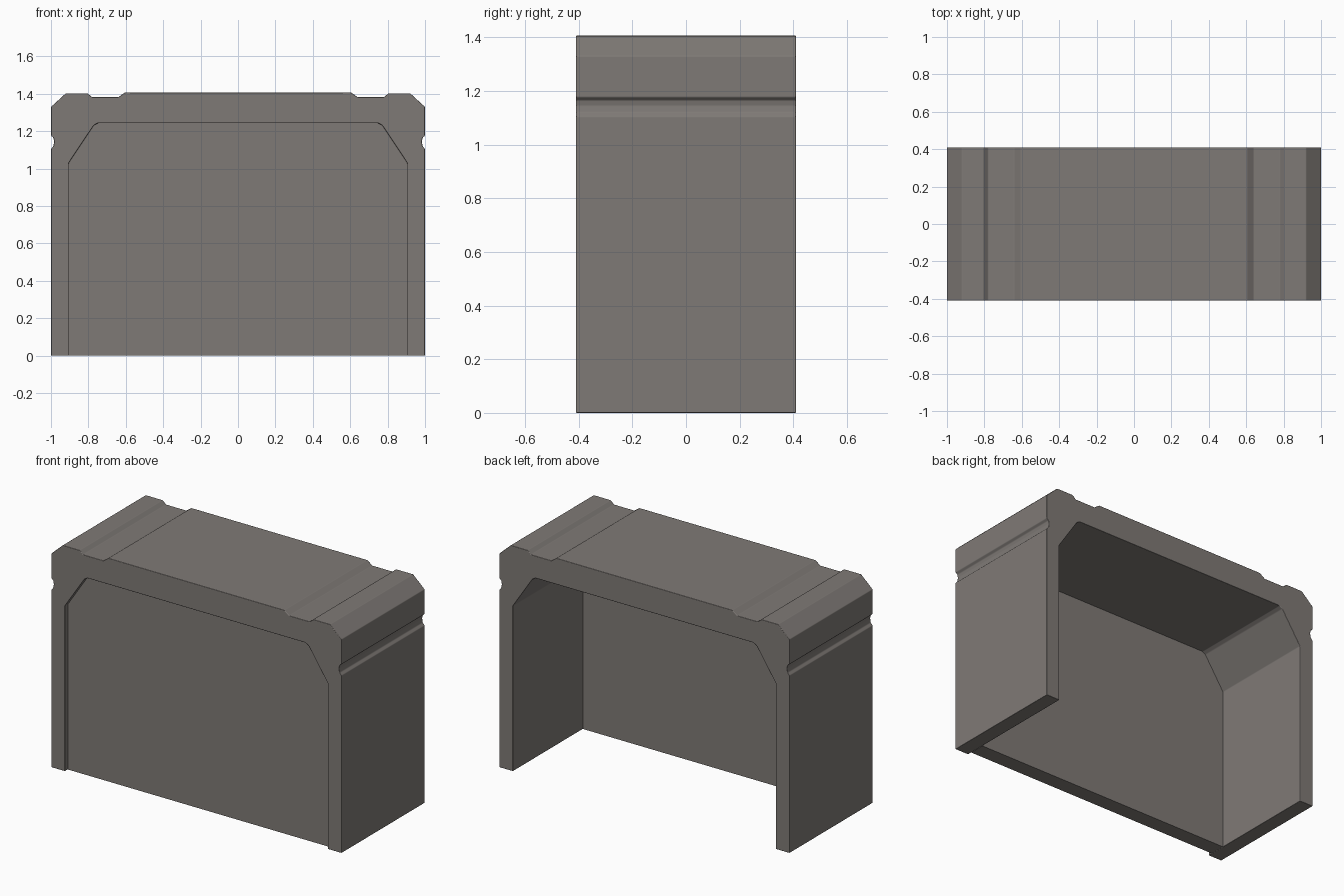
import bpy, bmesh, math

if "Cube" in bpy.data.objects:
    bpy.data.objects.remove(bpy.data.objects["Cube"])

# Dark warm grey for the whole model
grey = bpy.data.materials.new("dark_warm_grey")
grey.diffuse_color = (0.125, 0.115, 0.105, 1)
grey.use_nodes = True
grey.node_tree.nodes["Principled BSDF"].inputs["Base Color"].default_value = grey.diffuse_color
grey.diffuse_color = (0.213, 0.195, 0.182, 1)
grey.use_nodes = True
grey.node_tree.nodes["Principled BSDF"].inputs["Base Color"].default_value = grey.diffuse_color

def prism(name, pts, y0, y1, bevel=0.0):
    """Extrude an xz outline from y0 to y1."""
    bm = bmesh.new()
    face = bm.faces.new([bm.verts.new((x, y0, z)) for x, z in pts])
    ext = bmesh.ops.extrude_face_region(bm, geom=[face])
    moved = [v for v in ext["geom"] if isinstance(v, bmesh.types.BMVert)]
    bmesh.ops.translate(bm, verts=moved, vec=(0, y1 - y0, 0))
    bmesh.ops.recalc_face_normals(bm, faces=bm.faces)
    me = bpy.data.meshes.new(name)
    bm.to_mesh(me)
    bm.free()
    me.materials.append(grey)
    ob = bpy.data.objects.new(name, me)
    bpy.context.collection.objects.link(ob)
    if bevel:
        # Softened edges that keep the big faces flat
        me.shade_smooth()
        mod = ob.modifiers.new("edge_bevel", "BEVEL")
        mod.width = bevel
        mod.segments = 2
        mod.limit_method = "ANGLE"
        mod.angle_limit = math.radians(20)
        mod.harden_normals = True
    return ob

def mirrored(half):
    """Complete a right-hand outline with its left-hand mirror."""
    return half + [(-x, z) for x, z in reversed(half)]

# Right halves of the outlines, bottom to top
outer = [(1, 0), (1, 1.105), (0.987, 1.12), (0.983, 1.145), (0.987, 1.165),
         (1, 1.177), (1, 1.33), (0.92, 1.403), (0.805, 1.403),
         (0.78, 1.382), (0.64, 1.382), (0.605, 1.407)]
inner = [(0.905, 0), (0.905, 1.03), (0.772, 1.23), (0.75, 1.243)]

# Arch-shaped frame: outer outline, then back along the opening
opening = [(-x, z) for x, z in inner] + list(reversed(inner))
prism("arch_frame", mirrored(outer) + opening, -0.41, 0.41, 0.004)

# Slightly recessed front wall filling the opening
prism("front_wall", mirrored(inner), -0.38, -0.28)
